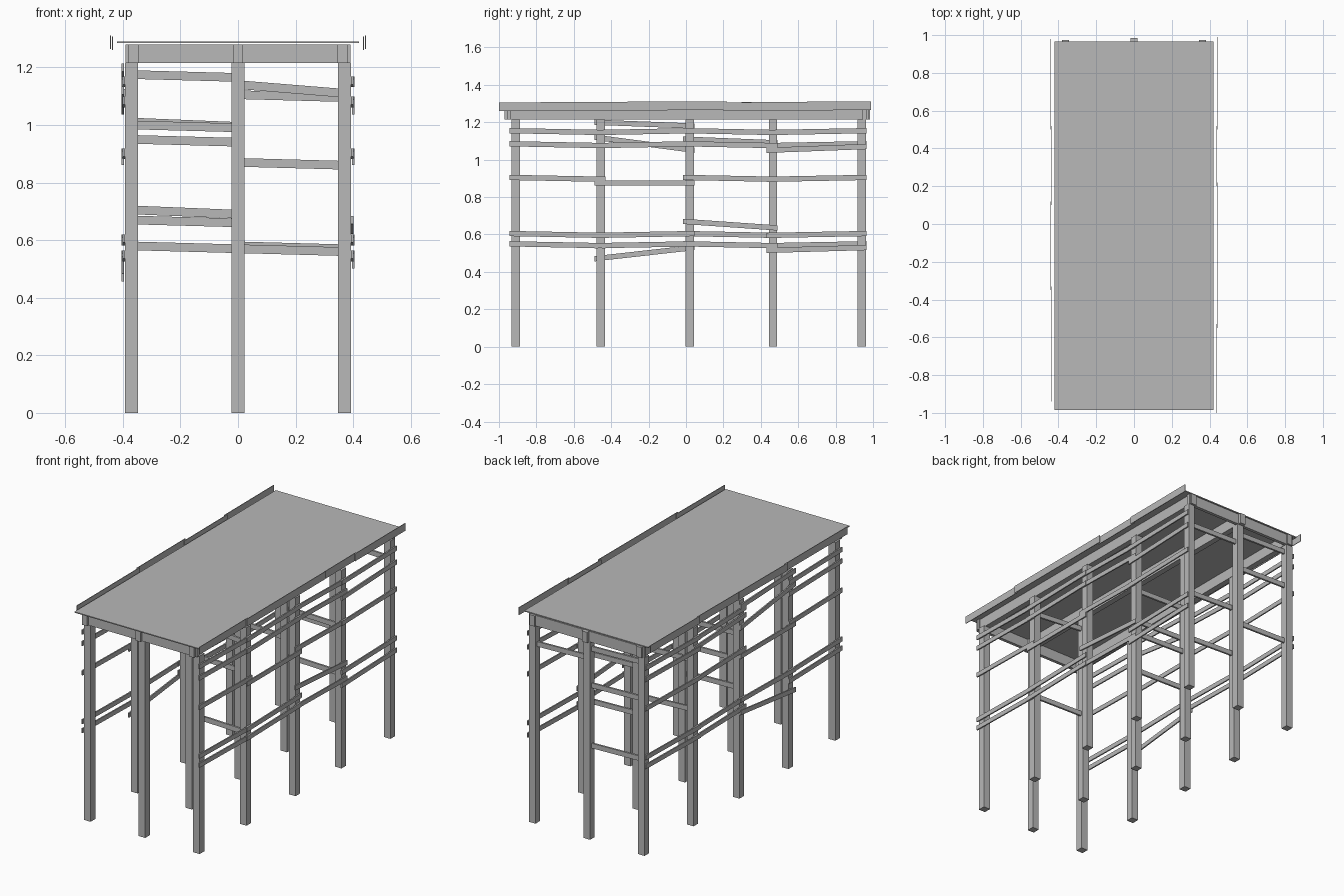
import bpy
from mathutils import Vector

default_cube = bpy.data.objects.get("Cube")
if default_cube:
    bpy.data.objects.remove(default_cube, do_unlink=True)

colour = (0.48, 0.48, 0.48, 1)
grey = bpy.data.materials.new("weathered_grey")
grey.use_nodes = True
grey.diffuse_color = colour
grey.node_tree.nodes["Principled BSDF"].inputs["Base Color"].default_value = colour


def plank(name, start, end, thickness, height):
    """Board between two points, with upright ends; it may slope."""
    start, end = Vector(start), Vector(end)
    across = (end - start).cross(Vector((0, 0, 1))).normalized() * thickness / 2
    upward = Vector((0, 0, height / 2))
    corners = []
    for centre in (start, end):
        corners += [centre - across - upward, centre + across - upward,
                    centre + across + upward, centre - across + upward]
    faces = [(0, 1, 2, 3), (7, 6, 5, 4)]
    for corner in range(4):
        following = (corner + 1) % 4
        faces.append((corner, corner + 4, following + 4, following))
    mesh = bpy.data.meshes.new(name)
    mesh.from_pydata(corners, [], faces)
    mesh.materials.append(grey)
    board = bpy.data.objects.new(name, mesh)
    bpy.context.collection.objects.link(board)


# Shared layout of the frame
column_x = 0.37
row_positions = (-0.91, -0.455, 0.02, 0.465, 0.94)
post_width = 0.045
post_height = 1.215
beam_height = 0.065
beam_centre = post_height + beam_height / 2


def add_post(x, y):
    """Square upright standing on the ground."""
    half_width = post_width / 2
    middle = post_height / 2
    plank("post", (x, y - half_width, middle), (x, y + half_width, middle),
          post_width, post_height)


# Posts, with a long beam resting on each line of them
for column in (-1, 0, 1):
    for row_y in row_positions:
        add_post(column * column_x, row_y)
    beam_x = column * (column_x - 0.007)
    beam_end = 0.975 if column else 0.985
    plank("long_beam", (beam_x, -0.97, beam_centre), (beam_x, beam_end, beam_centre),
          0.036, beam_height)

# Cross beams at the front and back
for beam_y in (-0.945, 0.955):
    plank("end_beam", (-0.39, beam_y, beam_centre), (0.39, beam_y, beam_centre),
          0.02, beam_height)

# Flat roof
plank("roof", (0, -0.985, 1.287), (0, 0.967, 1.287), 0.84, 0.006)

# Side rails run from post to post; a few bays are nailed on crooked
rail_levels = {"top": 1.15, "upper": 1.08, "middle": 0.9, "lower": 0.6, "bottom": 0.545}
crooked_rails = {
    ("right", "top", 1): (1.2, 1.18),
    ("right", "upper", 1): (1.12, 1.05),
    ("right", "upper", 2): (1.11, 1.09),
    ("right", "bottom", 1): (0.47, 0.53),
    ("left", "lower", 2): (0.67, 0.635),
    ("left", "upper", 3): (1.05, 1.07),
    ("left", "bottom", 3): (0.515, 0.53),
    ("right", "middle", 1): (0.875, 0.875),
    ("left", "middle", 1): (0.875, 0.875),
}


def add_side_rails(side_name, side):
    """All rails on one long side, bay by bay."""
    for level_name, level in rail_levels.items():
        for bay, bay_start in enumerate(row_positions[:-1]):
            bay_end = row_positions[bay + 1]
            # Straight rails tip gently, in alternate directions
            tip = 0.005 if bay % 2 else -0.005
            usual = (level - tip, level + tip)
            start_z, end_z = crooked_rails.get((side_name, level_name, bay), usual)
            rail_x = side * (0.4 if bay % 2 else 0.397)
            plank("side_rail", (rail_x, bay_start - 0.035, start_z),
                  (rail_x, bay_end + 0.025, end_z), 0.008, 0.028)


# Cross braces between the posts of a row, sloping down to the left
def add_cross_braces(row, half, heights, drop=0.01):
    inner_x, outer_x = min(0, half * column_x), max(0, half * column_x)
    row_y = row_positions[row]
    for height in heights:
        plank("cross_brace", (inner_x, row_y, height), (outer_x, row_y, height - drop),
              0.012, 0.03)


add_cross_braces(row=4, half=-1, heights=(1.175, 0.95, 0.58))
add_cross_braces(row=4, half=1, heights=(1.105,))
add_cross_braces(row=3, half=-1, heights=(1.01, 0.705), drop=0.015)
add_cross_braces(row=3, half=1, heights=(0.87, 0.58))
add_cross_braces(row=2, half=-1, heights=(1, 0.67))
add_cross_braces(row=1, half=1, heights=(1.14,), drop=0.03)
add_cross_braces(row=1, half=1, heights=(0.57,))


# Overlapping fascia boards along a roof edge
def add_fascia(side, joints):
    for index, (joint, next_joint) in enumerate(zip(joints, joints[1:])):
        raised = index % 2
        board_x = side * (0.443 if raised else 0.436)
        board_z = 1.286 if raised else 1.283
        plank("fascia_board", (board_x, joint, board_z),
              (board_x, next_joint + 0.02, board_z + 0.002), 0.004, 0.046)


add_side_rails("left", side=1)
add_side_rails("right", side=-1)
add_fascia(side=1, joints=(-1, -0.55, 0.2, 0.5, 0.97))
add_fascia(side=-1, joints=(-0.94, -0.35, 0.1, 0.5, 0.96))
